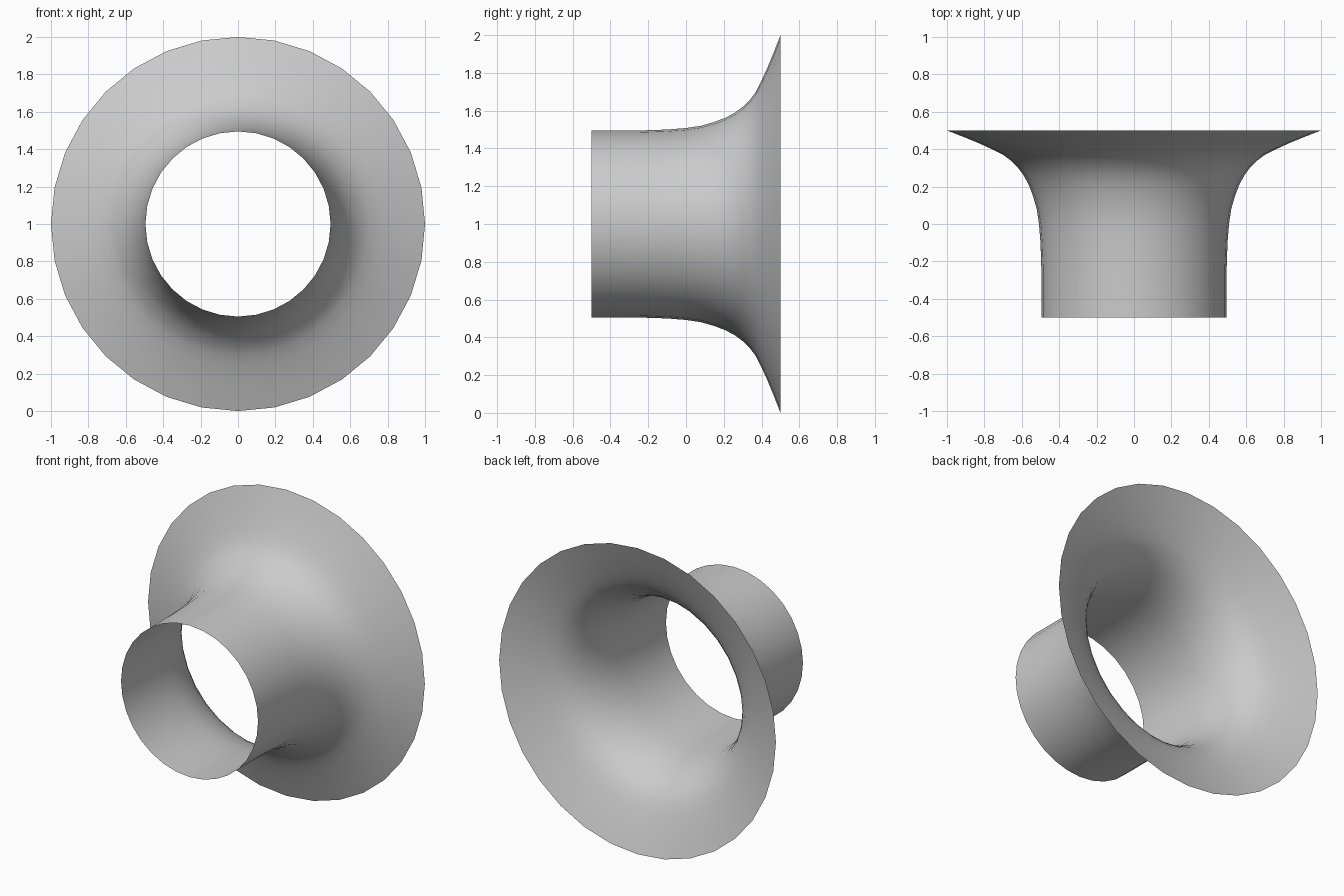
import bpy, bmesh, math

cube = bpy.data.objects.get("Cube")
if cube:
    bpy.data.objects.remove(cube)

SIDES = 32
# Flare profile: (position along the axis, radius)
PROFILE = [(-0.5, 0.495), (-0.25, 0.495), (-0.1, 0.5), (0.0, 0.508),
           (0.08, 0.52), (0.15, 0.54), (0.21, 0.563), (0.26, 0.59),
           (0.3, 0.62), (0.34, 0.66), (0.37, 0.7), (0.4, 0.76),
           (0.43, 0.825), (0.465, 0.91), (0.5, 1.0)]

# Plain grey material
grey = bpy.data.materials.new("plain_grey")
grey.use_nodes = True
color = (0.6, 0.6, 0.6, 1)
grey.diffuse_color = color
grey.node_tree.nodes["Principled BSDF"].inputs["Base Color"].default_value = color

# Open tube that flares to a wide rim at the back
bm = bmesh.new()
rings = []
for y, r in PROFILE:
    angles = [math.tau * i / SIDES for i in range(SIDES)]
    rings.append([bm.verts.new((r * math.cos(a), y, 1 + r * math.sin(a))) for a in angles])
for low, high in zip(rings, rings[1:]):
    for i in range(SIDES):
        j = (i + 1) % SIDES
        bm.faces.new((low[i], high[i], high[j], low[j]))
mesh = bpy.data.meshes.new("flared_tube")
bm.to_mesh(mesh)
bm.free()
mesh.materials.append(grey)
mesh.shade_smooth()
tube = bpy.data.objects.new("flared_tube", mesh)
bpy.context.collection.objects.link(tube)
